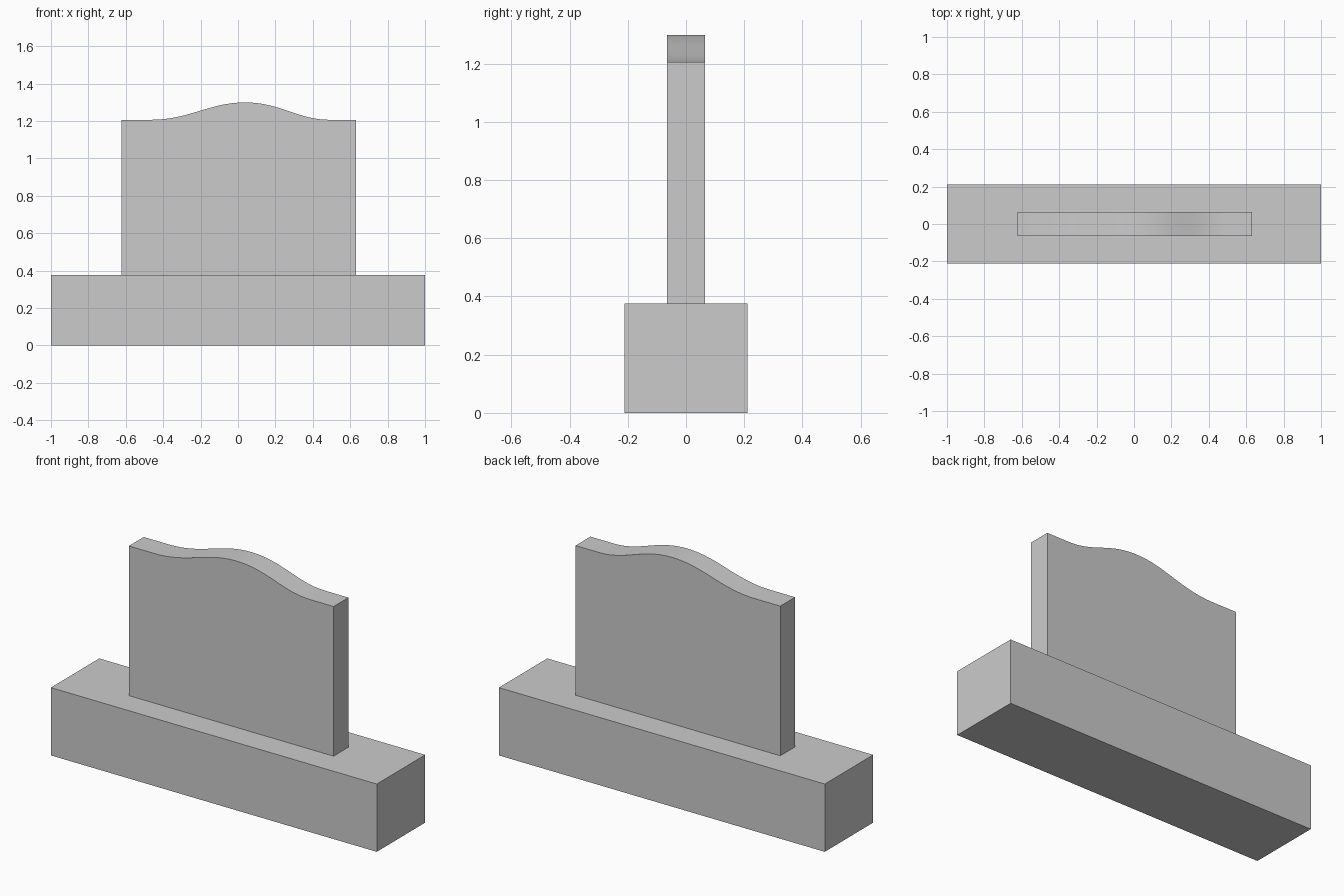
import bpy, bmesh
from mathutils import Vector
from mathutils.geometry import interpolate_bezier

if "Cube" in bpy.data.objects:
    bpy.data.objects.remove(bpy.data.objects["Cube"])


def extrude_profile(name, points, depth):
    """Solid from an x-z outline, centred on y = 0."""
    bm = bmesh.new()
    face = bm.faces.new([bm.verts.new((x, -depth / 2, z)) for x, z in points])
    out = bmesh.ops.extrude_face_region(bm, geom=[face])
    moved = [g for g in out["geom"] if isinstance(g, bmesh.types.BMVert)]
    bmesh.ops.translate(bm, verts=moved, vec=(0, depth, 0))
    bmesh.ops.recalc_face_normals(bm, faces=bm.faces)
    mesh = bpy.data.meshes.new(name)
    bm.to_mesh(mesh)
    bm.free()
    obj = bpy.data.objects.new(name, mesh)
    bpy.context.collection.objects.link(obj)
    return obj


def ease(x0, z0, x1, z1, h0, h1, steps=17):
    """Curve between two points with level tangents at both ends."""
    pts = interpolate_bezier(Vector((x0, z0)), Vector((x0 + h0, z0)),
                             Vector((x1 - h1, z1)), Vector((x1, z1)), steps)
    return [(p[0], p[1]) for p in pts]


# Plinth block
BASE_TOP = 0.376
extrude_profile("base", [(-1, 0), (1, 0), (1, BASE_TOP), (-1, BASE_TOP)], 0.424)

# Upright slab with a raised, gently curved crest
LEFT, RIGHT, SHOULDER, PEAK, PEAK_X = -0.624, 0.632, 1.206, 1.299, 0.037
rise = ease(-0.47, SHOULDER, PEAK_X, PEAK, 0.21, 0.19)
fall = ease(PEAK_X, PEAK, 0.49, SHOULDER, 0.19, 0.17)
outline = ([(LEFT, BASE_TOP), (LEFT, SHOULDER)] + rise + fall[1:]
           + [(RIGHT, SHOULDER), (RIGHT, BASE_TOP)])
slab = extrude_profile("headstone_slab", outline, 0.13)

# Smooth crest, sharp edges
bpy.context.view_layer.objects.active = slab
slab.select_set(True)
bpy.ops.object.shade_smooth_by_angle()
